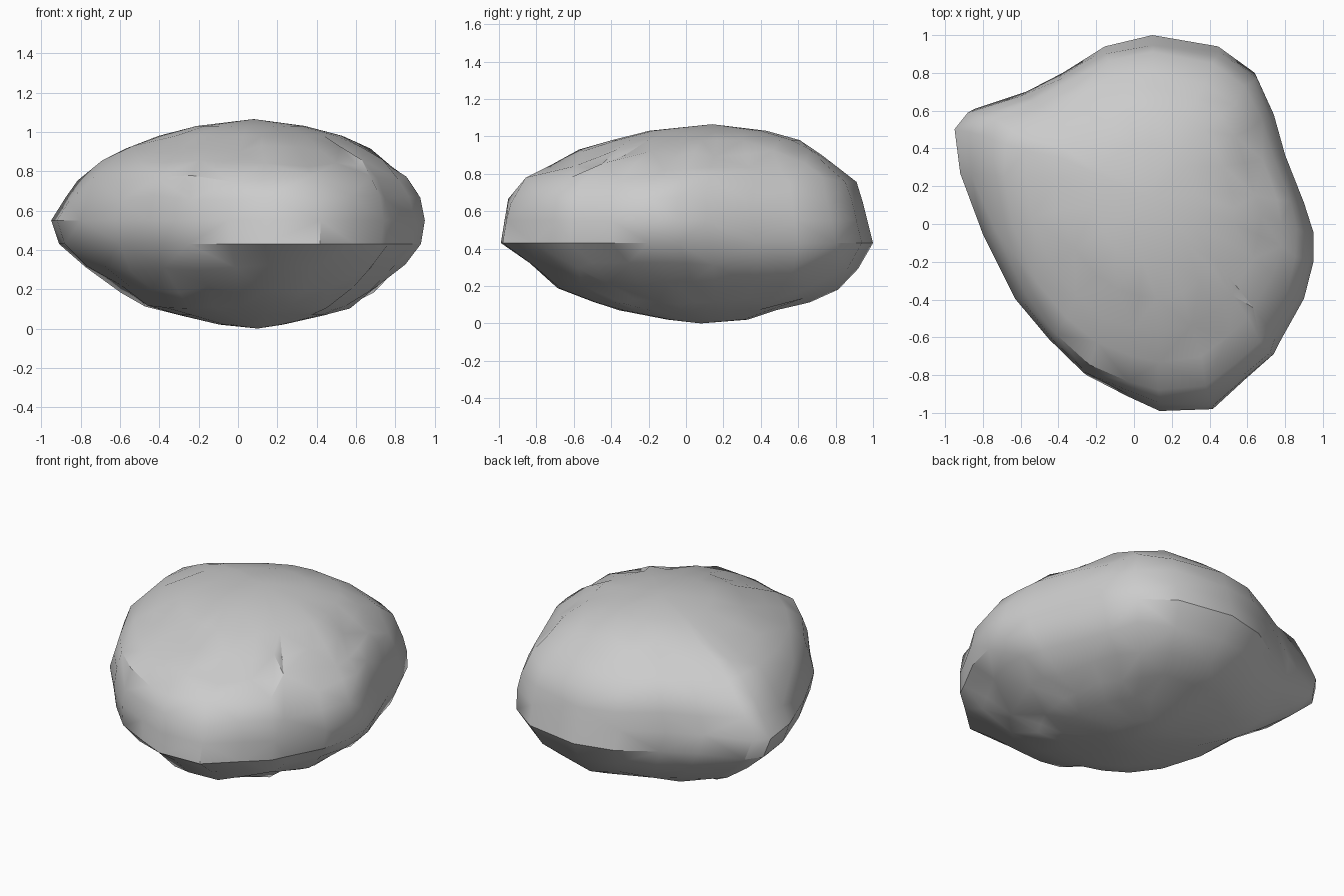
import bpy, bmesh, math, random
from mathutils import Vector

cube = bpy.data.objects.get("Cube")
if cube:
    bpy.data.objects.remove(cube, do_unlink=True)
random.seed(4)

# Widest outline of the boulder, counter-clockwise from the left side
OUTLINE = [(0.95, -0.04), (0.90, 0.12), (0.80, 0.38), (0.74, 0.60), (0.65, 0.80),
           (0.45, 0.94), (0.09, 1.0), (-0.17, 0.94), (-0.40, 0.80), (-0.60, 0.70),
           (-0.88, 0.61), (-0.95, 0.52), (-0.92, 0.28), (-0.80, -0.05), (-0.63, -0.40),
           (-0.45, -0.62), (-0.27, -0.80), (-0.05, -0.91), (0.13, -0.99), (0.42, -0.98),
           (0.60, -0.82), (0.74, -0.70), (0.78, -0.62), (0.90, -0.40), (0.95, -0.20)]

# Rings: height, x min, x max, y min, y max, rounding towards an ellipse
RINGS = [(0.02, -0.10, 0.23, -0.10, 0.33, 0.8),
         (0.07, -0.32, 0.45, -0.36, 0.48, 0.65),
         (0.12, -0.50, 0.58, -0.51, 0.67, 0.5),
         (0.20, -0.62, 0.71, -0.70, 0.82, 0.35),
         (0.31, -0.79, 0.85, -0.84, 0.92, 0.2),
         (0.43, -0.91, 0.93, -1.00, 1.00, 0.0),
         (0.55, -0.95, 0.95, -0.98, 0.97, 0.0),
         (0.66, -0.89, 0.92, -0.97, 0.95, 0.1),
         (0.76, -0.83, 0.86, -0.90, 0.92, 0.22),
         (0.84, -0.72, 0.78, -0.74, 0.81, 0.35),
         (0.91, -0.60, 0.67, -0.58, 0.72, 0.45),
         (0.98, -0.42, 0.53, -0.40, 0.61, 0.6),
         (1.03, -0.22, 0.34, -0.20, 0.43, 0.75)]


def ring_points(z, x0, x1, y0, y1, rounding):
    """Fit the outline, partly rounded, into the given extents."""
    pts = []
    for x, y in OUTLINE:
        d = Vector((x / 0.95, y))
        d = d.lerp(d.normalized(), rounding)
        pts.append(Vector(((x0 + x1) / 2 + d.x * (x1 - x0) / 2,
                           (y0 + y1) / 2 + d.y * (y1 - y0) / 2, z)))
    return pts


# Boulder body: stacked rings closed by a low point and a crown point
bm = bmesh.new()
n = len(OUTLINE)
loops = []
for ring in RINGS:
    loop = []
    for p in ring_points(*ring):
        if 0.1 < ring[0] < 0.95 and ring[0] not in (0.43, 0.55):
            p.x *= 1 + random.uniform(-0.015, 0.01)
            p.y *= 1 + random.uniform(-0.015, 0.01)
            p.z += random.uniform(-0.02, 0.02)
        loop.append(bm.verts.new(p))
    loops.append(loop)
for k, (a, b) in enumerate(zip(loops, loops[1:])):
    for i in range(n):
        j = (i + 1) % n
        if (i + k) % 2:
            bm.faces.new((a[i], a[j], b[j]))
            bm.faces.new((a[i], b[j], b[i]))
        else:
            bm.faces.new((a[i], a[j], b[i]))
            bm.faces.new((a[j], b[j], b[i]))
low = bm.verts.new((0.10, 0.08, 0.0))
crown = bm.verts.new((0.08, 0.14, 1.065))
for i in range(n):
    j = (i + 1) % n
    bm.faces.new((loops[0][j], loops[0][i], low))
    bm.faces.new((loops[-1][i], loops[-1][j], crown))
bmesh.ops.recalc_face_normals(bm, faces=bm.faces)
mesh = bpy.data.meshes.new("boulder")
bm.to_mesh(mesh)
bm.free()
boulder = bpy.data.objects.new("boulder", mesh)
bpy.context.collection.objects.link(boulder)

# Stone colour
stone = bpy.data.materials.new("stone grey")
stone.use_nodes = True
colour = (0.6, 0.6, 0.6, 1.0)
stone.diffuse_color = colour
bsdf = stone.node_tree.nodes["Principled BSDF"]
bsdf.inputs["Base Color"].default_value = colour
bsdf.inputs["Roughness"].default_value = 0.9
mesh.materials.append(stone)

# Smooth body with a crisp waist
bpy.ops.object.select_all(action='DESELECT')
boulder.select_set(True)
bpy.context.view_layer.objects.active = boulder
bpy.ops.object.shade_smooth_by_angle(angle=math.radians(35))
